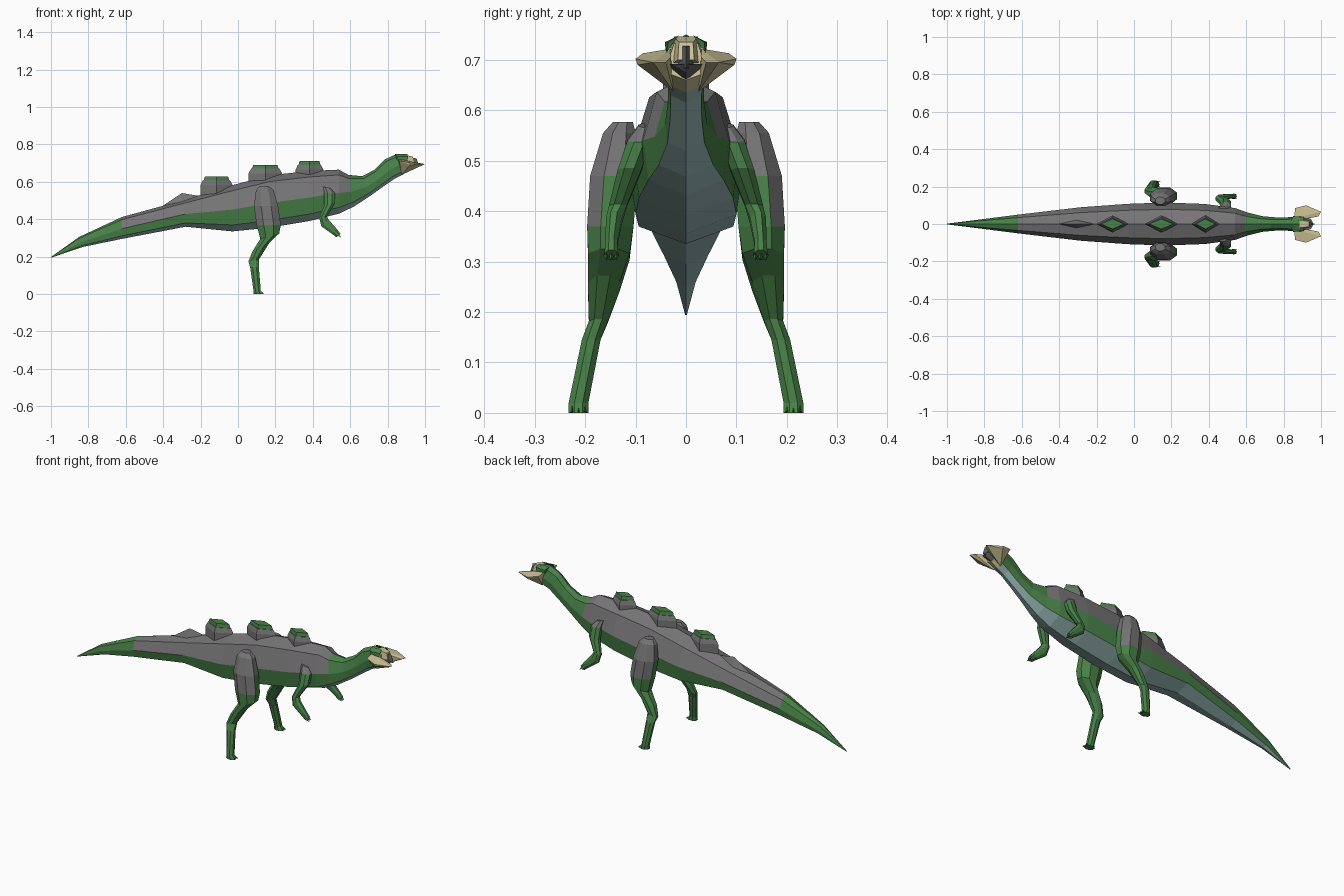
import bpy, bmesh, math

if "Cube" in bpy.data.objects:
    bpy.data.objects.remove(bpy.data.objects["Cube"])


def material(name, rgb):
    m = bpy.data.materials.new(name)
    m.diffuse_color = (*rgb, 1)
    m.use_nodes = True
    m.node_tree.nodes["Principled BSDF"].inputs["Base Color"].default_value = m.diffuse_color
    return m


GREEN, GREY, TEAL, TAN, DARK = range(5)
MATS = [material("green skin", (0.065, 0.22, 0.065)),
        material("grey back", (0.18, 0.175, 0.18)),
        material("teal belly", (0.34, 0.52, 0.50)),
        material("tan face", (0.62, 0.55, 0.31)),
        material("dark beak", (0.14, 0.135, 0.14))]


def finish(name, bm, rule):
    """Make an object; rule(face) gives the colour."""
    bmesh.ops.recalc_face_normals(bm, faces=bm.faces)
    bm.faces.index_update()
    bm.normal_update()
    for f in bm.faces:
        f.material_index = rule(f)
    me = bpy.data.meshes.new(name)
    bm.to_mesh(me)
    bm.free()
    for m in MATS:
        me.materials.append(m)
    ob = bpy.data.objects.new(name, me)
    bpy.context.collection.objects.link(ob)
    return ob


def loft(name, rings, rule):
    bm = bmesh.new()
    rows = [[bm.verts.new(p) for p in r] for r in rings]
    n = len(rows[0])
    for a, b in zip(rows, rows[1:]):
        for i in range(n):
            j = (i + 1) % n
            bm.faces.new((a[i], a[j], b[j], b[i]))
    bm.faces.new(rows[0])
    bm.faces.new(rows[-1][::-1])
    return finish(name, bm, rule)


def hull(name, pts, rule):
    bm = bmesh.new()
    for p in pts:
        bm.verts.new(p)
    res = bmesh.ops.convex_hull(bm, input=bm.verts)
    junk = {g for g in res["geom_interior"] + res["geom_unused"]
            if isinstance(g, bmesh.types.BMVert)}
    bmesh.ops.delete(bm, geom=list(junk), context='VERTS')
    return finish(name, bm, rule)


# Body, tail and neck: top x, top z, bottom x, bottom z, half width
SECTIONS = [(-1, .198, -1, .194, .002), (-.85, .305, -.83, .252, .022),
            (-.62, .412, -.62, .295, .05), (-.28, .505, -.28, .36, .09),
            (-.03, .582, -.03, .335, .108), (.17, .635, .17, .355, .115),
            (.38, .658, .38, .39, .107), (.54, .665, .54, .43, .085),
            (.59, .637, .62, .468, .062), (.665, .63, .70, .52, .042),
            (.73, .665, .77, .57, .036), (.785, .72, .835, .615, .035),
            (.85, .75, .875, .635, .04), (.905, .742, .915, .66, .035)]
# Half cross-section: fraction of width, fraction of height
PROFILE = [(0, 0), (.87, .14), (1, .47), (.68, .88), (0, 1)]


def body_ring(xt, zt, xb, zb, w):
    half = [(xb + (xt - xb) * t, w * k, zb + (zt - zb) * t) for k, t in PROFILE]
    return half + [(x, -y, z) for x, y, z in half[3:0:-1]]


BANDS = [TEAL, GREEN, GREY, GREY, GREY, GREY, GREEN, TEAL]
colours = []
for a, b in zip(SECTIONS, SECTIONS[1:]):
    mid = (a[0] + b[0]) / 2
    colours += [GREEN if c == GREY and not -.62 < mid < .575 else c for c in BANDS]
colours[-8:] = [TAN, TAN, TAN, GREEN, GREEN, TAN, TAN, TAN]  # head end
colours += [GREEN, TAN]
loft("body", [body_ring(*s) for s in SECTIONS], lambda f: colours[f.index])


# Limbs: x, y, z, x radius, y radius, tilt of each ring
def limb_ring(x, y, z, rx, ry, tilt, side):
    out = []
    for i in range(8):
        a = math.tau * (i + .5) / 8
        dx = 1.06 * rx * math.cos(a)
        out.append((x + dx, side * (y + 1.06 * ry * math.sin(a)), z + dx * tilt))
    return out


HIND = [(.14, .125, .577, .026, .02, 0), (.143, .132, .555, .048, .033, 0),
        (.15, .143, .47, .066, .048, 0), (.164, .15, .37, .066, .047, 0),
        (.170, .153, .31, .052, .042, .3), (.122, .163, .25, .046, .032, .5),
        (.084, .174, .18, .029, .019, .2), (.088, .188, .145, .024, .019, 0),
        (.102, .213, .02, .02, .02, 0), (.108, .213, 0, .027, .02, 0)]
ARM = [(.475, .08, .57, .02, .014, -.2), (.49, .093, .54, .03, .024, -.1),
       (.49, .112, .48, .03, .024, .2), (.455, .135, .41, .021, .018, .2),
       (.465, .143, .38, .02, .016, .9), (.515, .148, .335, .014, .012, .9),
       (.537, .148, .313, .011, .014, .9)]
for side, word in ((-1, "right"), (1, "left")):
    # Grey hip runs lower on the outer side of the thigh
    def hip(f):
        z = f.calc_center_median().z
        return GREY if z > .47 or (z > .38 and side * f.normal.y > .5) else GREEN

    def shoulder(f):
        return GREY if f.calc_center_median().z > .535 else GREEN

    for name, rows, rule in (("hind_leg", HIND, hip), ("arm", ARM, shoulder)):
        loft(f"{word}_{name}", [limb_ring(*r, side) for r in rows], rule)
    # Toes and fingers
    for dy in (-.013, 0, .013):
        y = .213 + dy
        hull(f"{word}_toe", [(.115, side * (y - .006), 0), (.115, side * (y + .006), 0),
                             (.115, side * y, .018), (.142, side * y, .003)],
             lambda f: GREEN)
        y = .148 + dy * .8
        hull(f"{word}_finger", [(.53, side * (y - .005), .312), (.53, side * (y + .005), .312),
                                (.537, side * y, .325), (.552, side * y, .302)],
             lambda f: GREEN)


# Back plates: diamond blocks with green caps
def diamond(cx, rx, ry, z):
    return [(cx + rx, 0, z), (cx, ry, z), (cx - rx, 0, z), (cx, -ry, z)]


for cx, r, z0, z1 in ((-.115, .086, .50, .628), (.146, .09, .57, .69), (.382, .074, .61, .71)):
    loft("back_plate", [diamond(cx, r, .046, z0), diamond(cx, r, .046, z1 - .045),
                        diamond(cx, r * .84, .036, z1 - .02)], lambda f: GREY)
    loft("plate_cap", [diamond(cx, r * .8, .032, z1 - .021),
                       diamond(cx, r * .72, .027, z1)], lambda f: GREEN)

# Low spike at the base of the tail
hull("tail_spike", [(-.42, 0, .46), (-.31, .03, .47), (-.31, -.03, .47),
                    (-.18, 0, .52), (-.30, 0, .54), (-.26, 0, .532)], lambda f: GREY)

# Face: cheek flares, brow, snout and beak
for side, word in ((-1, "right"), (1, "left")):
    hull(f"{word}_cheek_flare",
         [(x, side * y, z) for x, y, z in
          ((.855, .03, .722), (.862, .085, .713), (.92, .1, .702), (.92, .096, .69),
           (1, .065, .695), (.985, .04, .695), (.93, .03, .705), (.875, .025, .637),
           (.905, .03, .66))], lambda f: TAN)
    hull(f"{word}_brow",
         [(x, side * y, z) for x, y, z in
          ((.84, .015, .748), (.905, .015, .748), (.85, .042, .735),
           (.91, .036, .735), (.85, .04, .715), (.905, .038, .715))],
         lambda f: GREEN)
hull("snout", [(x, s * y, z) for s in (-1, 1) for x, y, z in
               ((.885, .024, .746), (.935, .014, .735), (.89, .03, .69), (.945, .016, .70))],
     lambda f: TAN)
hull("upper_beak", [(.92, .013, .73), (.92, -.013, .73), (.92, .015, .68),
                    (.92, -.015, .68), (.968, 0, .685), (.955, 0, .725)], lambda f: DARK)
hull("lower_beak", [(.89, .045, .69), (.89, -.045, .69), (.90, 0, .655),
                    (.945, .028, .692), (.945, -.028, .692), (.96, 0, .69),
                    (.945, 0, .675)], lambda f: DARK)
